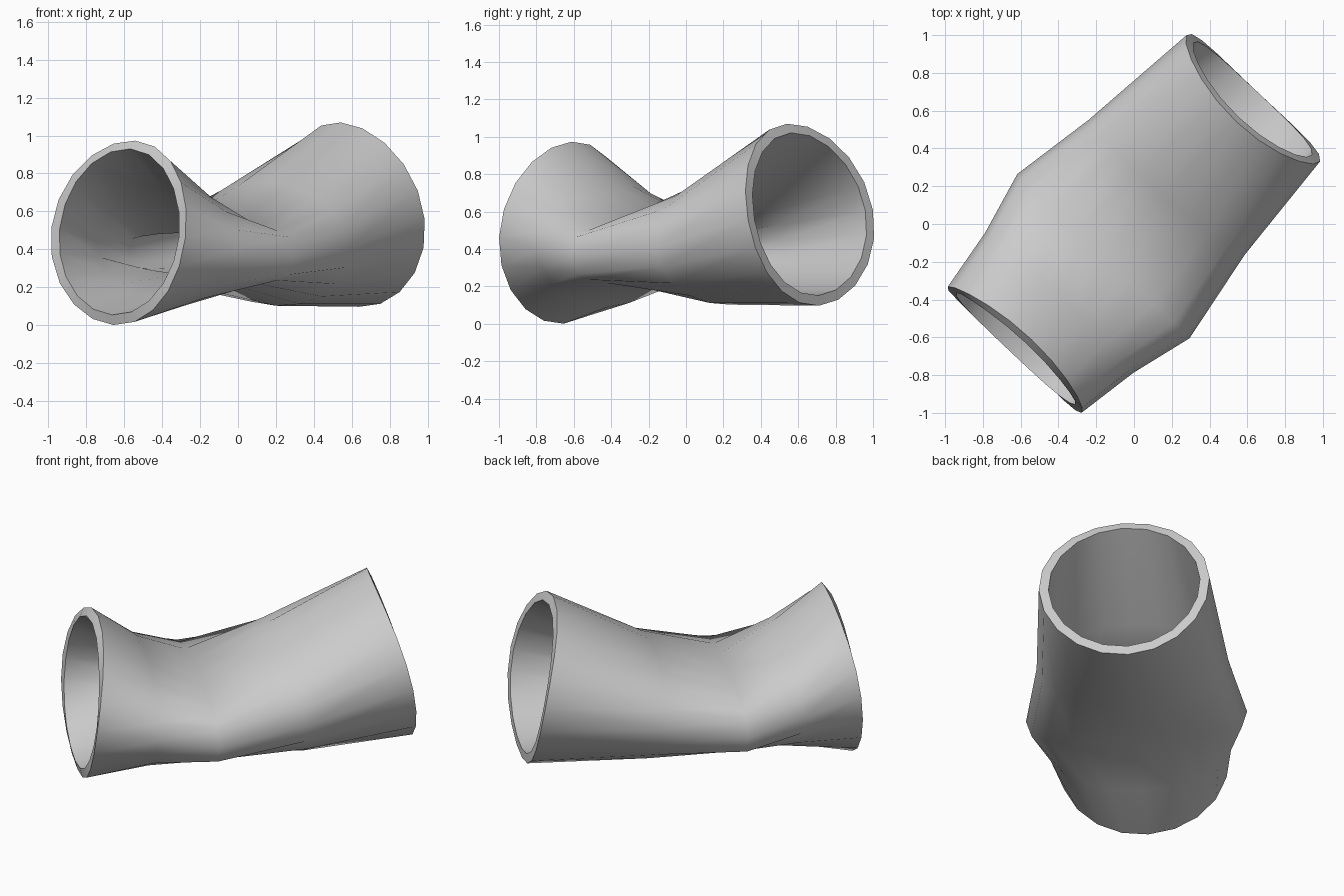
import bpy, bmesh
from math import sin, cos, radians, copysign
from mathutils import Vector

if "Cube" in bpy.data.objects:
    bpy.data.objects.remove(bpy.data.objects["Cube"])

SIDES = 20
ALONG = Vector((1, 1, 0)).normalized()    # tube axis
ACROSS = Vector((1, -1, 0)).normalized()  # tube width

# Sections: axis position, lean, bow, skew, side shift, half width, half height,
# centre height, roundness (1 = ellipse, less = flatter), roll in degrees
SECTIONS = [
    (-0.917, 0.056, 0.045, 0.014, 0.024, 0.487, 0.487, 0.487, 1.0, -3),
    (-0.575, 0.02, 0.01, 0.015, 0.015, 0.540, 0.330, 0.420, 1.0, -2),
    (-0.235, 0.0, 0.0, 0.015, 0.006, 0.630, 0.166, 0.376, 0.44, -1),
    (0.260, -0.05, 0.0, 0.04, -0.015, 0.545, 0.328, 0.430, 0.95, -2),
    (0.917, -0.095, -0.056, 0.014, -0.024, 0.487, 0.487, 0.583, 1.0, -3),
]


def add_ring(bm, pos, lean, bow, skew, shift, w, h, zc, roundness, roll):
    ring = []
    roll = radians(roll)
    for k in range(SIDES):
        t = radians(360 / SIDES * k)
        u = sin(t)
        b = w * cos(t)
        z = h * copysign(abs(u) ** roundness, u) if abs(u) > 1e-6 else 0.0
        b, z = b * cos(roll) - z * sin(roll), b * sin(roll) + z * cos(roll)
        a = pos + lean * u + bow * u * u + skew * cos(t)
        p = ALONG * a + ACROSS * (b + shift)
        p.z = max(zc + z, 0)
        ring.append(bm.verts.new(p))
    return ring


# Open tube squeezed flat near the middle
bm = bmesh.new()
rings = [add_ring(bm, *s) for s in SECTIONS]
for r0, r1 in zip(rings, rings[1:]):
    for k in range(SIDES):
        n = (k + 1) % SIDES
        bm.faces.new((r0[k], r1[k], r1[n], r0[n]))
mesh = bpy.data.meshes.new("squeezed_tube")
bm.to_mesh(mesh)
bm.free()
tube = bpy.data.objects.new("squeezed_tube", mesh)
bpy.context.collection.objects.link(tube)

# Wall thickness, built inward
wall = tube.modifiers.new("wall", 'SOLIDIFY')
wall.thickness = 0.055
wall.offset = -1

bpy.context.view_layer.objects.active = tube
tube.select_set(True)
bpy.ops.object.modifier_apply(modifier="wall")
bpy.ops.object.shade_smooth_by_angle(angle=radians(65))
